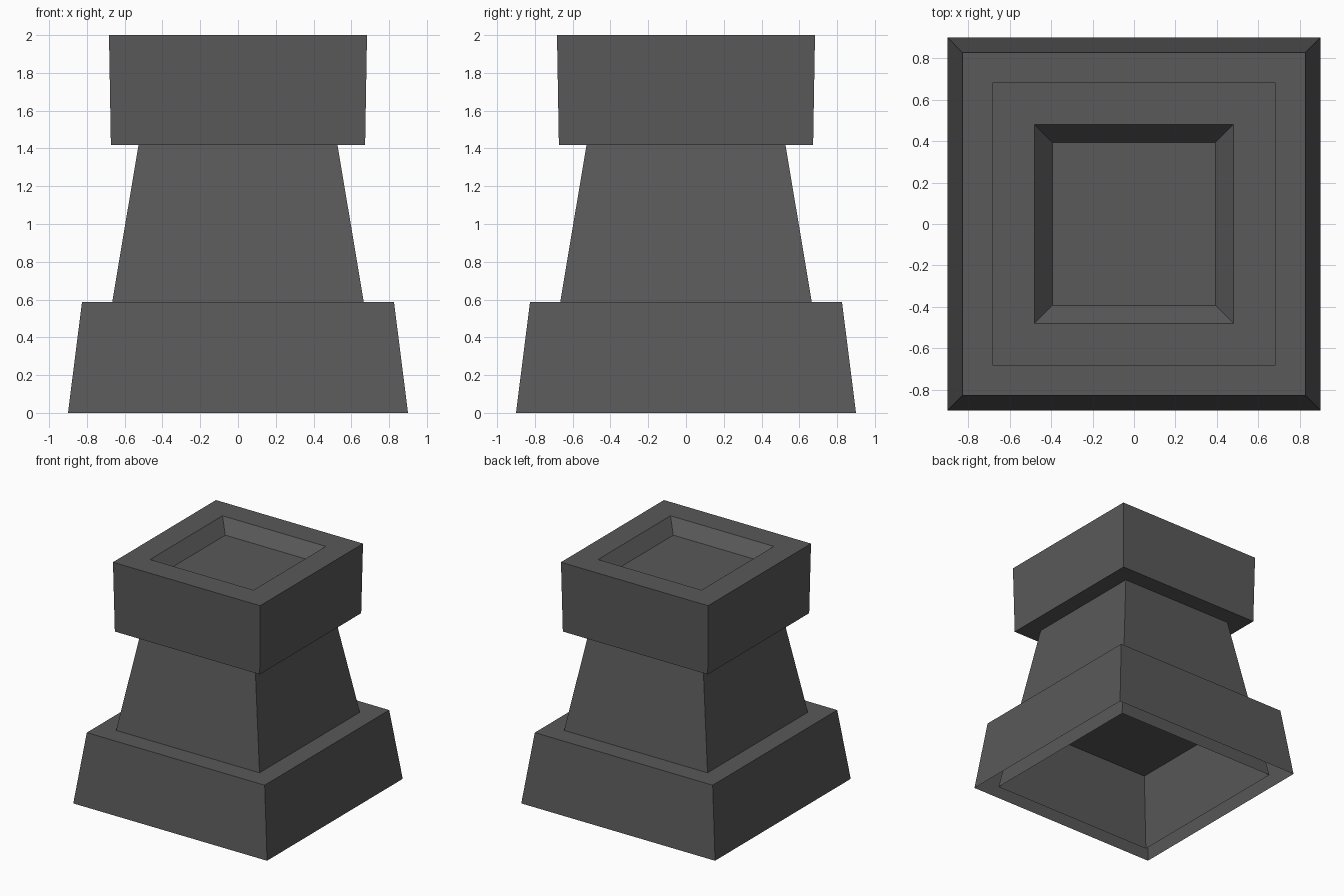
import bpy, bmesh

if "Cube" in bpy.data.objects:
    bpy.data.objects.remove(bpy.data.objects["Cube"])

# Single dark grey stone colour
grey = bpy.data.materials.new("dark grey")
grey.diffuse_color = (0.1, 0.1, 0.1, 1.0)
grey.use_nodes = True
grey.node_tree.nodes["Principled BSDF"].inputs["Base Color"].default_value = grey.diffuse_color

CORNERS = [(-1, -1), (1, -1), (1, 1), (-1, 1)]


def square_part(name, profile, close_bottom=False, close_top=False):
    """Stack square rings given as (half width, height)."""
    bm = bmesh.new()
    rings = [[bm.verts.new((sx * h, sy * h, z)) for sx, sy in CORNERS]
             for h, z in profile]
    for lower, upper in zip(rings, rings[1:]):
        for i in range(4):
            j = (i + 1) % 4
            bm.faces.new((lower[i], lower[j], upper[j], upper[i]))
    if close_bottom:
        bm.faces.new(rings[0][::-1])
    if close_top:
        bm.faces.new(rings[-1])
    mesh = bpy.data.meshes.new(name)
    bm.to_mesh(mesh)
    bm.free()
    mesh.materials.append(grey)
    obj = bpy.data.objects.new(name, mesh)
    bpy.context.collection.objects.link(obj)
    return obj


# Flared base, open underneath, with a full top plate
square_part("base", [(0.90, 0.0), (0.826, 0.586)], close_top=True)

# Tapered shaft running down inside the base, open at both ends
square_part("shaft", [(0.764, 0.0), (0.527, 1.417)])

# Cap block with a shallow recess in the top
square_part("cap", [(0.673, 1.417), (0.683, 2.0), (0.48, 2.0), (0.394, 1.893)],
            close_bottom=True, close_top=True)
